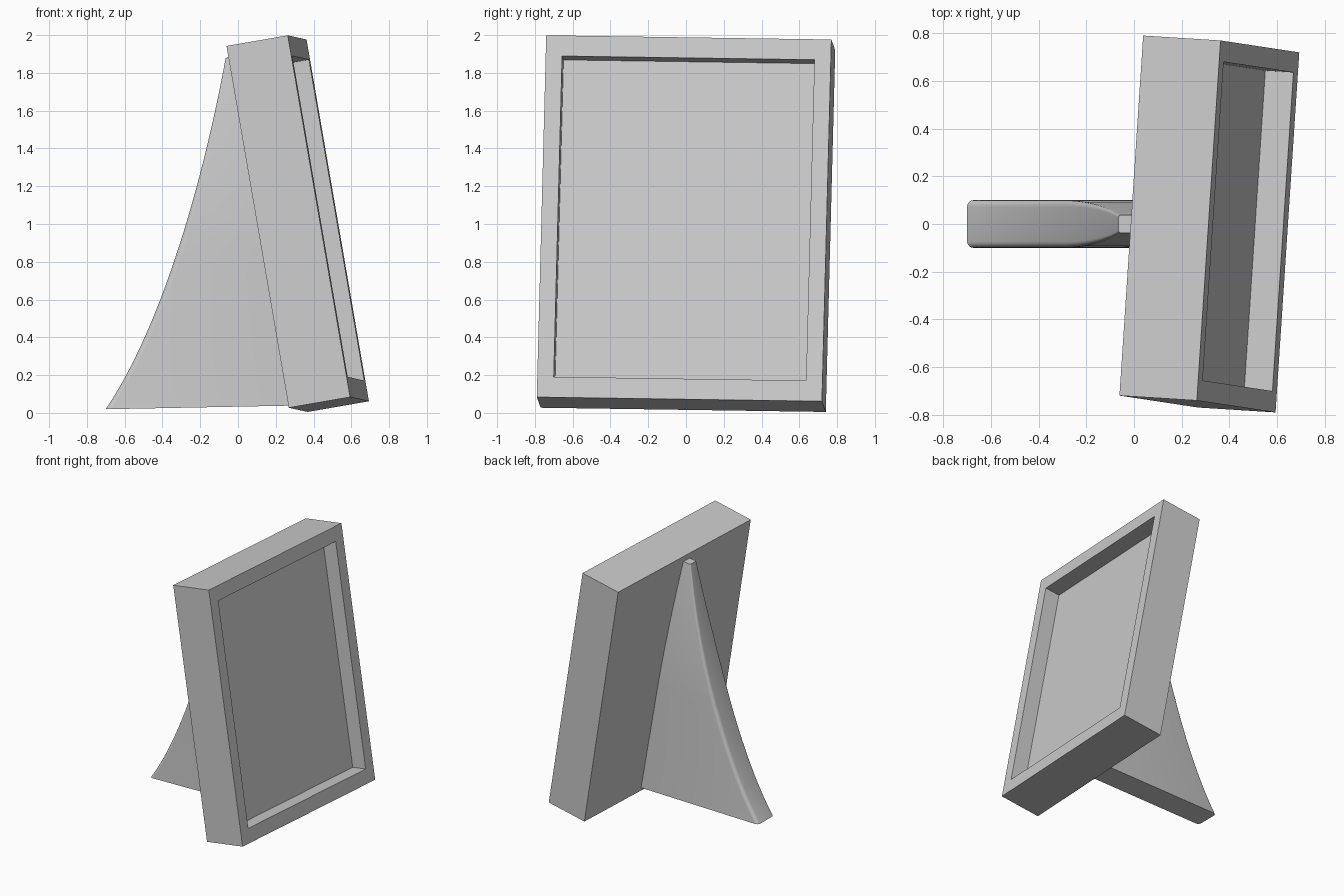
import bpy, bmesh, math
from mathutils import Vector, Matrix
from mathutils.geometry import interpolate_bezier

if "Cube" in bpy.data.objects:
    bpy.data.objects.remove(bpy.data.objects["Cube"])


def loft(name, rings):
    """Skin closed rings of equal length and cap both ends."""
    bm = bmesh.new()
    loops = [[bm.verts.new(p) for p in ring] for ring in rings]
    n = len(loops[0])
    for a, b in zip(loops, loops[1:]):
        for i in range(n):
            j = (i + 1) % n
            bm.faces.new((a[i], a[j], b[j], b[i]))
    bm.faces.new(loops[0][::-1])
    bm.faces.new(loops[-1])
    bmesh.ops.recalc_face_normals(bm, faces=bm.faces)
    mesh = bpy.data.meshes.new(name)
    bm.to_mesh(mesh)
    bm.free()
    ob = bpy.data.objects.new(name, mesh)
    bpy.context.collection.objects.link(ob)
    return ob


# Picture frame: leaning, slightly turned box with a recessed picture panel
W, H, D = 1.513, 1.944, 0.33
SIDE, RAIL, RECESS = 0.087, 0.11, 0.12


def rect(depth, w, h):
    return [(depth, sy * w / 2, sz * h / 2)
            for sy, sz in ((-1, -1), (1, -1), (1, 1), (-1, 1))]


iw, ih = W - 2 * SIDE, H - 2 * RAIL
frame = loft("picture_frame", [rect(-D / 2, W, H), rect(D / 2, W, H),
                               rect(D / 2, iw, ih), rect(D / 2 - RECESS, iw, ih)])
up = Vector((-0.33, 0.05, 1.915)).normalized()
across = Vector((0.1, 1.51, -0.025))
across = (across - up * across.dot(up)).normalized()
out = across.cross(up)
frame.matrix_world = (Matrix.Translation((0.316, 0.0, 1.002))
                      @ Matrix((out, across, up)).transposed().to_4x4())

# Stand: curved fin behind the frame, rounded rear edges, narrowing at the top
curve = interpolate_bezier(Vector((-0.7, 0.02)), Vector((-0.41, 0.45)),
                           Vector((-0.19, 1.2)), Vector((-0.065, 1.88)), 28)
rings = []
for k, (xb, z) in enumerate(curve):
    taper = max(0.0, (z - 0.85) / 1.03)
    w = 0.1 - 0.063 * taper ** 1.8
    r = 0.028 * (1 - 0.7 * taper)
    xf = 0.318 - (z - 0.018) * 0.1715 + 0.04
    arc = [(xb + r - r * math.sin(a), w - r + r * math.cos(a))
           for a in [i * math.pi / 10 for i in range(6)]]
    half = [(xf, w)] + arc
    outline = half + [(x, -y) for x, y in reversed(half)]
    end_rise = 0.02 if k == 0 else (0.012 if k == len(curve) - 1 else 0.015)
    rings.append([(x, y, z + (end_rise if i in (0, len(outline) - 1) else 0))
                  for i, (x, y) in enumerate(outline)])
stand = loft("stand", rings)

bpy.ops.object.select_all(action='DESELECT')
stand.select_set(True)
bpy.context.view_layer.objects.active = stand
bpy.ops.object.shade_smooth_by_angle(angle=math.radians(35))
